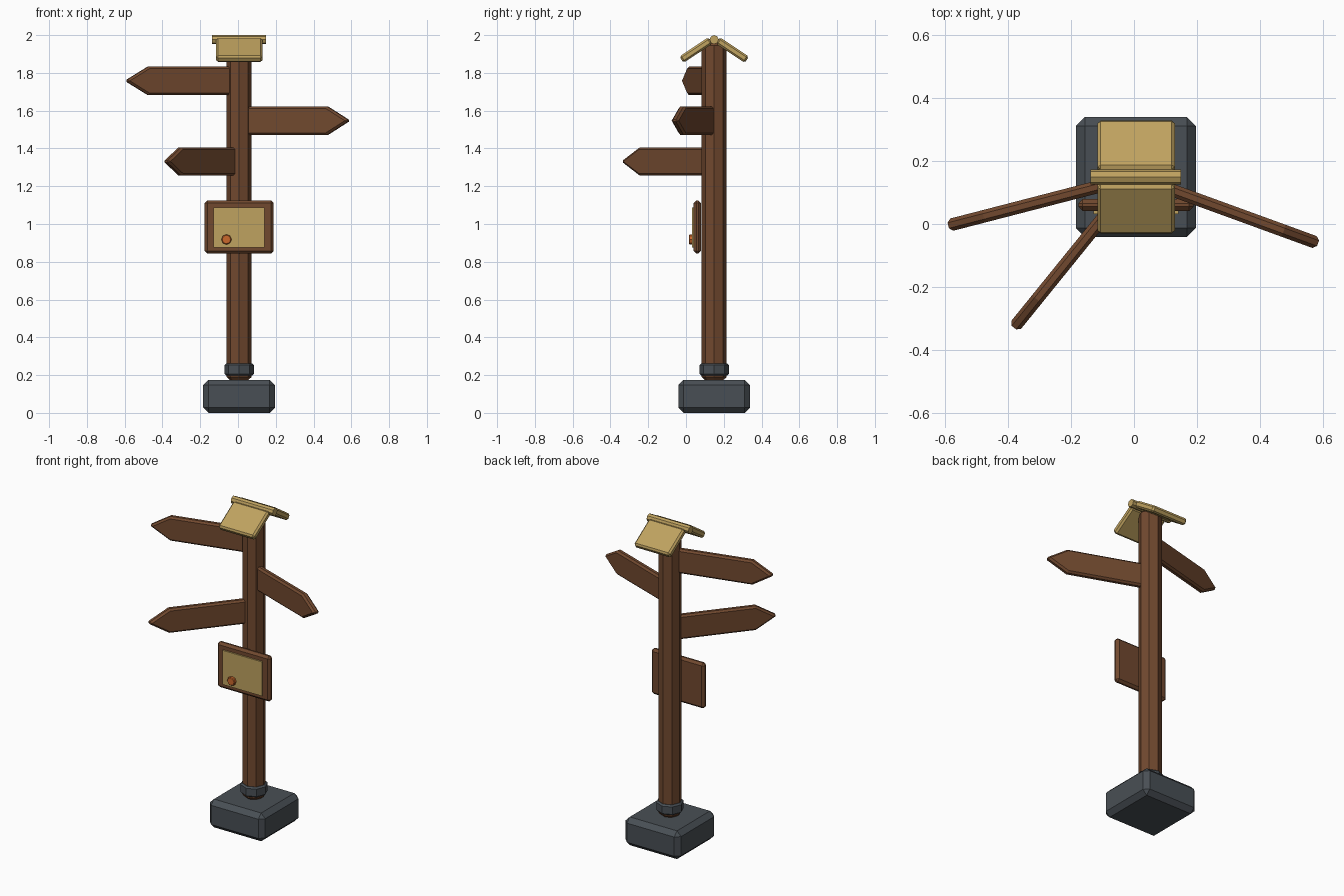
import bpy, bmesh
from math import radians, pi
from mathutils import Matrix, Vector

if "Cube" in bpy.data.objects:
    bpy.data.objects.remove(bpy.data.objects["Cube"])

CX, CY = 0.006, 0.149  # axis of the post


def mat(name, r, g, b):
    m = bpy.data.materials.new(name)
    m.diffuse_color = (r, g, b, 1)
    m.use_nodes = True
    m.node_tree.nodes["Principled BSDF"].inputs["Base Color"].default_value = m.diffuse_color
    return m


WOOD = mat("wood", 0.165, 0.066, 0.028)
TAN = mat("tan", 0.52, 0.36, 0.115)
STONE = mat("stone", 0.066, 0.078, 0.09)
ORANGE = mat("orange", 0.6, 0.14, 0.025)


def finish(name, bm, material, loc, rot, bevel):
    bmesh.ops.recalc_face_normals(bm, faces=bm.faces)
    me = bpy.data.meshes.new(name)
    bm.to_mesh(me)
    bm.free()
    me.materials.append(material)
    ob = bpy.data.objects.new(name, me)
    ob.location, ob.rotation_euler = loc, rot
    bpy.context.collection.objects.link(ob)
    if bevel:
        b = ob.modifiers.new("chamfer", 'BEVEL')
        b.width, b.segments = bevel, 1
        b.limit_method, b.angle_limit = 'ANGLE', radians(50)
    return ob


def box(name, size, loc, material, bevel=0, rot=(0, 0, 0)):
    bm = bmesh.new()
    bmesh.ops.create_cube(bm, size=1, matrix=Matrix.Diagonal((*size, 1)))
    return finish(name, bm, material, loc, rot, bevel)


def rod(name, r, length, loc, material, bevel=0, rot=(0, 0, 0), sides=8):
    bm = bmesh.new()
    bmesh.ops.create_cone(bm, cap_ends=True, segments=sides, radius1=r,
                          radius2=r, depth=length)
    return finish(name, bm, material, loc, rot, bevel)


def arrow_sign(name, z, angle, length=0.624, h=0.075, t=0.04):
    # pointed board running outwards from the post axis
    bm = bmesh.new()
    s = length - 0.125
    pts = [(0, -h), (s, -h), (length, 0), (s, h), (0, h)]
    face = bm.faces.new([bm.verts.new((x, t / 2, y)) for x, y in pts])
    ext = bmesh.ops.extrude_face_region(bm, geom=[face])
    bmesh.ops.translate(bm, vec=Vector((0, -t, 0)),
                        verts=[v for v in ext["geom"] if isinstance(v, bmesh.types.BMVert)])
    return finish(name, bm, WOOD, (CX, CY, z), (0, 0, radians(angle)), 0.011)


# Foot, post and collar
box("stone_base", (0.38, 0.38, 0.175), (CX, CY, 0.0875), STONE, 0.028)
rod("post", 0.066, 1.785, (CX, CY, 0.175 + 1.785 / 2), WOOD, 0.015)
rod("collar", 0.078, 0.064, (CX, CY, 0.23), STONE, 0.009)

# Direction boards
arrow_sign("upper_sign", 1.758, 194.5)
arrow_sign("middle_sign", 1.547, -20)
arrow_sign("lower_sign", 1.331, 231)

# Roof: two sloping panels and a ridge bar
for side, name in ((-1, "front_roof_panel"), (1, "back_roof_panel")):
    box(name, (0.245, 0.185, 0.04), (CX + 0.001, CY + side * 0.096, 1.921), TAN, 0.01,
        (radians(-33.5 * side), 0, 0))
rod("roof_ridge", 0.024, 0.287, (CX, CY, 1.976), TAN, 0, (0, pi / 2, 0))

# Notice board with sheet and round seal
box("notice_board", (0.365, 0.038, 0.282), (CX, 0.06, 0.984), WOOD, 0.014)
box("notice_sheet", (0.27, 0.014, 0.212), (CX, 0.039, 0.982), TAN)
rod("seal", 0.027, 0.022, (-0.061, 0.026, 0.918), ORANGE, 0.004, (pi / 2, 0, 0))
